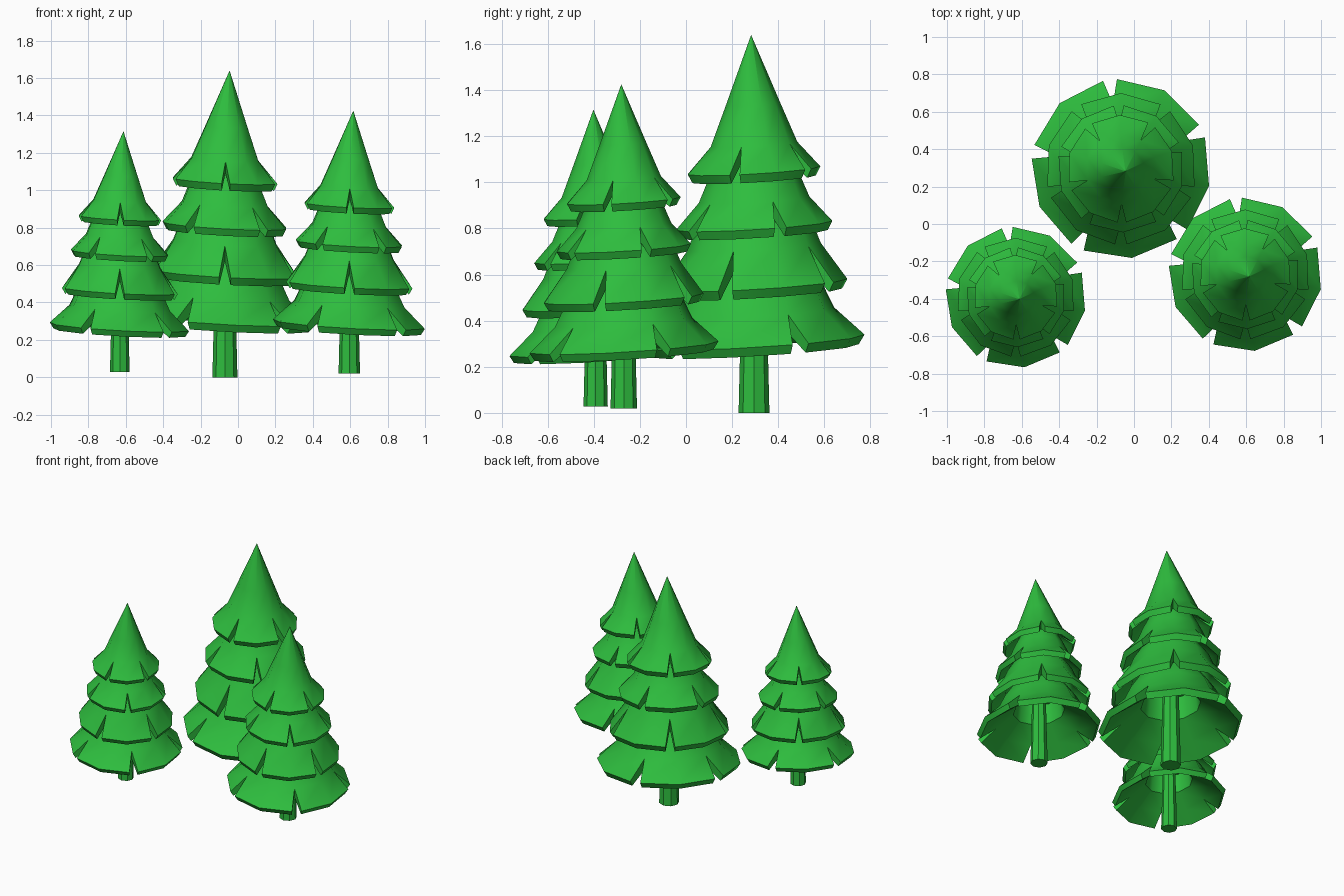
import bpy, bmesh, math
from mathutils import Vector

cube = bpy.data.objects.get("Cube")
if cube:
    bpy.data.objects.remove(cube, do_unlink=True)

# One green for foliage and trunks
green = bpy.data.materials.new("pine_green")
green.use_nodes = True
COLOUR = (0.027, 0.51, 0.048, 1)
green.diffuse_color = COLOUR
green.node_tree.nodes["Principled BSDF"].inputs["Base Color"].default_value = COLOUR

SEGMENTS = 5           # boughs per tier, each two facets wide
STEP = math.radians(36)
NOTCH = math.radians(4.5)
LEAN = (-0.055, 0.06)  # how much each skirt tips in x and y

# Per tier: turn in degrees, then outer and inner profiles as (radius, height),
# rim first, next the ring where the notch ends, then up to the closed top
TIERS = [
    (97, [(0.48, 0.31), (0.35, 0.435), (0.30, 0.54), (0.22, 0.66)],
         [(0.455, 0.27), (0.335, 0.36), (0.20, 0.46), (0.18, 0.62)]),
    (126, [(0.405, 0.557), (0.29, 0.72), (0.262, 0.79), (0.19, 0.90)],
          [(0.382, 0.517), (0.27, 0.635), (0.225, 0.76), (0.16, 0.86)]),
    (92, [(0.34, 0.813), (0.24, 0.925), (0.20, 1.02), (0.15, 1.12)],
         [(0.32, 0.775), (0.215, 0.865), (0.17, 1.00), (0.12, 1.08)]),
    (127, [(0.288, 1.052), (0.188, 1.165), (0.118, 1.34), (0.004, 1.63), (0, 1.64)],
          [(0.268, 1.014), (0.165, 1.105), (0.09, 1.30), (0.0, 1.54)]),
]


def new_object(name, bm, loc, scale, angle):
    bmesh.ops.remove_doubles(bm, verts=bm.verts, dist=1e-5)
    bmesh.ops.recalc_face_normals(bm, faces=bm.faces)
    mesh = bpy.data.meshes.new(name)
    bm.to_mesh(mesh)
    bm.free()
    mesh.materials.append(green)
    obj = bpy.data.objects.new(name, mesh)
    bpy.context.collection.objects.link(obj)
    obj.location = loc
    obj.scale = (scale,) * 3
    bpy.ops.object.select_all(action='DESELECT')
    obj.select_set(True)
    bpy.context.view_layer.objects.active = obj
    bpy.ops.object.shade_smooth_by_angle(angle=math.radians(angle))


def tier_mesh(outer, inner, turn):
    """Hollow skirt with V notches cut up from the rim."""
    bm = bmesh.new()
    open_top = outer[-1][0] > 0

    def point(profile, ring, angle):
        r, z = profile[ring]
        x, y = r * math.cos(angle), r * math.sin(angle)
        tip = 0.025 * max(0, (z - 1.165) / 0.475)   # the peak bends slightly
        return bm.verts.new((x + tip, y - tip * 0.5,
                             z + LEAN[0] * x + LEAN[1] * y))

    def face(*verts):
        bm.faces.new(verts)

    for s in range(SEGMENTS):
        mid = turn + STEP * (2 * s + 1)
        full = [mid - STEP, mid, mid + STEP]
        cut = [full[0] + NOTCH, mid, full[2] - NOTCH]
        grids = []
        for profile in (outer, inner):
            grid = [[point(profile, i, a) for a in (full if i else cut)]
                    for i in range(len(profile))]
            for low, high in zip(grid, grid[1:]):
                for k in range(2):
                    face(low[k], low[k + 1], high[k + 1], high[k])
            grids.append(grid)
        out, inn = grids
        # rim thickness, top closure and the notch walls
        for k in range(2):
            face(out[0][k], inn[0][k], inn[0][k + 1], out[0][k + 1])
            if open_top:
                face(out[-1][k], out[-1][k + 1], inn[-1][k + 1], inn[-1][k])
        for k in (0, 2):
            face(out[0][k], out[1][k], inn[1][k], inn[0][k])
    bmesh.ops.remove_doubles(bm, verts=bm.verts, dist=1e-5)
    bmesh.ops.dissolve_degenerate(bm, edges=bm.edges, dist=1e-5)
    # cap the inside of the open tiers so the skirt reads closed from below
    if open_top:
        face(*[point(inner, -1, turn + STEP * k) for k in range(2 * SEGMENTS)])
    return bm


def build_tree(prefix, loc, scale):
    # trunk, slightly tapered
    bm = bmesh.new()
    bmesh.ops.create_cone(bm, cap_ends=True, segments=8, radius1=0.067,
                          radius2=0.05, depth=0.7)
    bmesh.ops.translate(bm, verts=bm.verts, vec=Vector((0, 0, 0.35)))
    new_object(prefix + "_trunk", bm, loc, scale, 30)
    # skirts, every other one turned by about half a bough
    for i, (turn, outer, inner) in enumerate(TIERS):
        new_object(f"{prefix}_tier_{i + 1}",
                   tier_mesh(outer, inner, math.radians(turn)), loc, scale, 38)


build_tree("tall_tree", (-0.07, 0.295, 0.0), 1.0)
build_tree("medium_tree", (0.595, -0.27, 0.02), 0.857)
build_tree("small_tree", (-0.632, -0.392, 0.028), 0.785)
